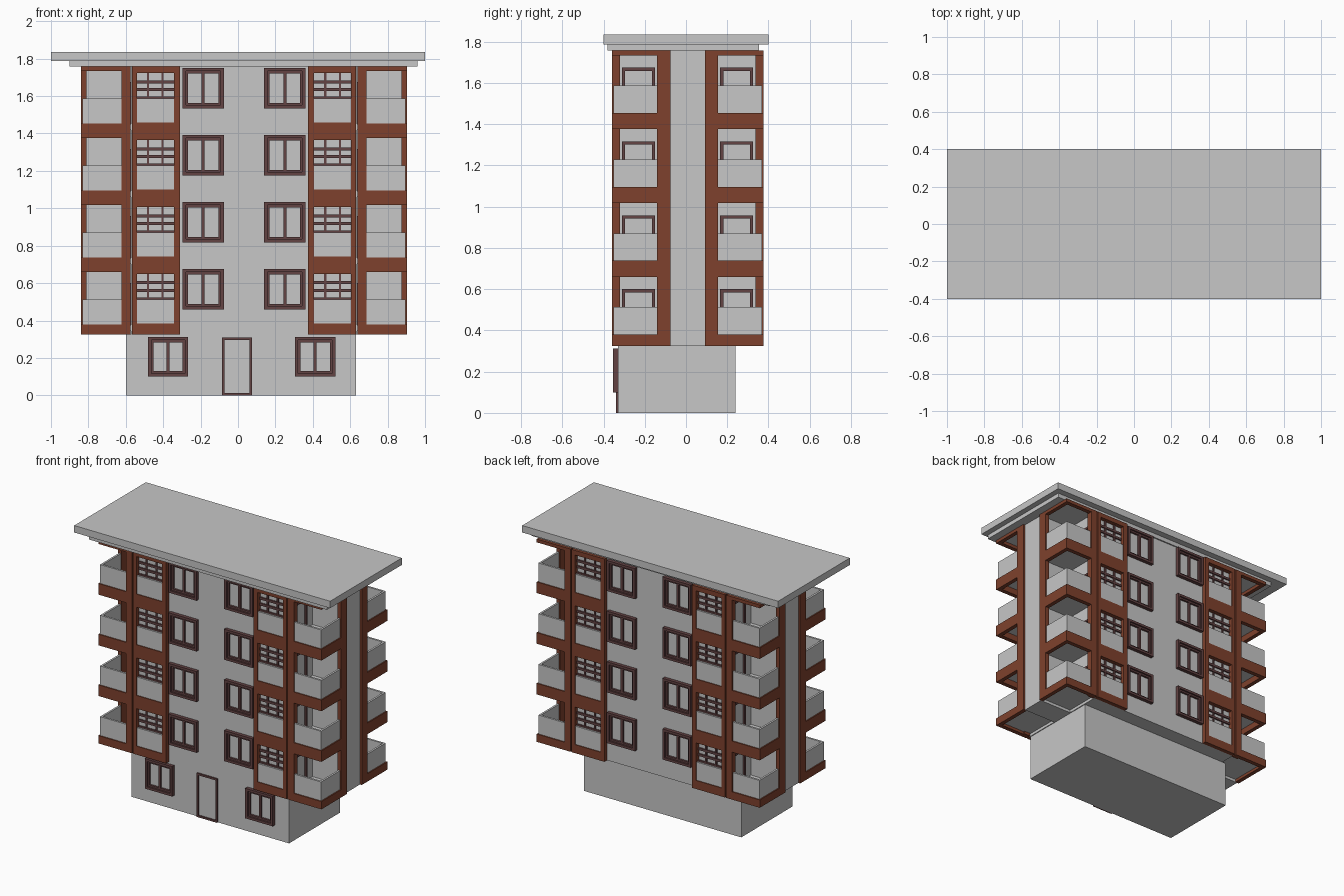
import bpy, bmesh

if "Cube" in bpy.data.objects:
    bpy.data.objects.remove(bpy.data.objects["Cube"])

CX, CY = 0.032, 0.008          # mirror axes of the upper storeys
Z0, Z1, PITCH = 0.325, 1.757, 0.358


def material(name, rgb):
    m = bpy.data.materials.new(name)
    m.diffuse_color = (*rgb, 1)
    m.use_nodes = True
    m.node_tree.nodes["Principled BSDF"].inputs["Base Color"].default_value = m.diffuse_color
    return m


GREY = material("pale_grey_plaster", (0.57, 0.57, 0.57))
BROWN = material("rust_brown_cladding", (0.21, 0.053, 0.026))
PLUM = material("dark_plum_frame", (0.125, 0.056, 0.057))


def make(name, boxes, mat):
    """One object out of boxes (x0, x1, y0, y1, z0, z1)."""
    bm = bmesh.new()
    for x0, x1, y0, y1, z0, z1 in boxes:
        r = bmesh.ops.create_cube(bm, size=1)
        for v in r["verts"]:
            v.co = ((x0 + x1) / 2 + v.co.x * (x1 - x0),
                    (y0 + y1) / 2 + v.co.y * (y1 - y0),
                    (z0 + z1) / 2 + v.co.z * (z1 - z0))
    me = bpy.data.meshes.new(name)
    bm.to_mesh(me)
    bm.free()
    me.materials.append(mat)
    ob = bpy.data.objects.new(name, me)
    bpy.context.collection.objects.link(ob)
    return ob


def mirror_x(b):
    return (2 * CX - b[1], 2 * CX - b[0], *b[2:])


def mirror_y(b):
    return (b[0], b[1], 2 * CY - b[3], 2 * CY - b[2], b[4], b[5])


def four(boxes):
    """Repeat front right boxes on all four corners."""
    both = boxes + [mirror_x(b) for b in boxes]
    return both + [mirror_y(b) for b in both]


def lift(boxes):
    """Repeat first storey boxes on four storeys."""
    return [(*b[:4], b[4] + i * PITCH, b[5] + i * PITCH)
            for i in range(4) for b in boxes]


def frame(x0, x1, z0, z1, w, ya, yb):
    """Rectangular frame facing the front."""
    return [(x0, x0 + w, ya, yb, z0, z1), (x1 - w, x1, ya, yb, z0, z1),
            (x0 + w, x1 - w, ya, yb, z1 - w, z1),
            (x0 + w, x1 - w, ya, yb, z0, z0 + w)]


def window(x0, x1, z0, z1, wall):
    """Two-light window with a stepped frame."""
    m = (x0 + x1) / 2
    return (frame(x0, x1, z0, z1, 0.017, wall - 0.025, wall)
            + frame(x0 + 0.017, x1 - 0.017, z0 + 0.017, z1 - 0.017, 0.012, wall - 0.014, wall)
            + [(m - 0.008, m + 0.008, wall - 0.014, wall, z0 + 0.029, z1 - 0.029)])


WALL = -0.33

# ground floor, cross-shaped upper body and roof
make("ground_floor", [(-0.60, 0.63, -0.33, 0.24, 0, Z0)], GREY)
make("main_body", [(2 * CX - 0.636, 0.636, WALL, 2 * CY - WALL, Z0, Z1)], GREY)
wing = (0.636, 0.89, -0.075, 2 * CY + 0.075, Z0, Z1)
make("side_wings", [wing, mirror_x(wing)], GREY)
make("roof_under_slab", [(-0.90, 0.96, -0.38, 0.355, Z1, 1.787)], GREY)
make("roof_slab", [(-1, 1, -0.4, 0.4, 1.787, 1.836)], GREY)

# corner balcony posts
make("balcony_posts", four([(0.64, 0.688, -0.36, -0.32, Z0, Z1),
                            (0.875, 0.904, -0.14, -0.075, Z0, Z1)]), BROWN)

# balcony edge beams: lowest, three between storeys, one under the roof
beams = []
for i in range(5):
    lo = max(Z0, 0.302 + i * PITCH)
    hi = min(Z1, 0.38 + i * PITCH)
    beams += [(0.688, 0.904, -0.36, -0.33, lo, hi),
              (0.875, 0.904, -0.33, -0.14, lo, hi)]
make("balcony_edge_beams", four(beams), BROWN)

# balcony floors and parapets
make("balcony_floors", four(lift([(0.636, 0.876, -0.331, -0.075, 0.345, 0.376)])), GREY)
make("balcony_parapets", four(lift([(0.688, 0.896, -0.352, -0.338, 0.378, 0.513),
                                    (0.882, 0.896, -0.338, -0.14, 0.378, 0.513)])), GREY)

# balcony door frames on the inner side walls
make("balcony_door_frames", four(lift([(0.636, 0.648, -0.31, -0.295, 0.376, 0.60),
                                       (0.636, 0.648, -0.165, -0.15, 0.376, 0.60),
                                       (0.636, 0.648, -0.295, -0.165, 0.585, 0.60)])), PLUM)

# brown bays beside the balconies
bay = [(0.374, 0.406, -0.36, WALL, Z0, Z1), (0.605, 0.632, -0.36, WALL, Z0, Z1)]
for i in range(5):
    lo = max(Z0, 0.292 + i * PITCH)
    hi = min(Z1, 0.385 + i * PITCH)
    bay.append((0.406, 0.605, -0.36, WALL, lo, hi))
make("bay_frames", four(bay), BROWN)
make("bay_parapets", four(lift([(0.406, 0.605, -0.354, -0.342, 0.385, 0.513)])), GREY)

# glazing bars in the bays
bars = [(0.406, 0.605, -0.34, WALL, z - 0.008, z + 0.008) for z in (0.515, 0.56, 0.602)]
bars += [(x - 0.006, x + 0.006, -0.338, WALL, 0.40, 0.65) for x in (0.467, 0.545)]
make("bay_glazing_bars", four(lift(bars)), PLUM)

# windows on the front and back walls
make("upper_windows", four(lift(window(0.14, 0.36, 0.46, 0.676, WALL))), PLUM)
make("ground_windows", window(-0.48, -0.267, 0.10, 0.312, WALL)
     + window(0.305, 0.52, 0.10, 0.312, WALL), PLUM)

# entrance door
make("entrance_door_frame", frame(-0.086, 0.074, 0, 0.31, 0.013, WALL - 0.01, WALL), PLUM)
